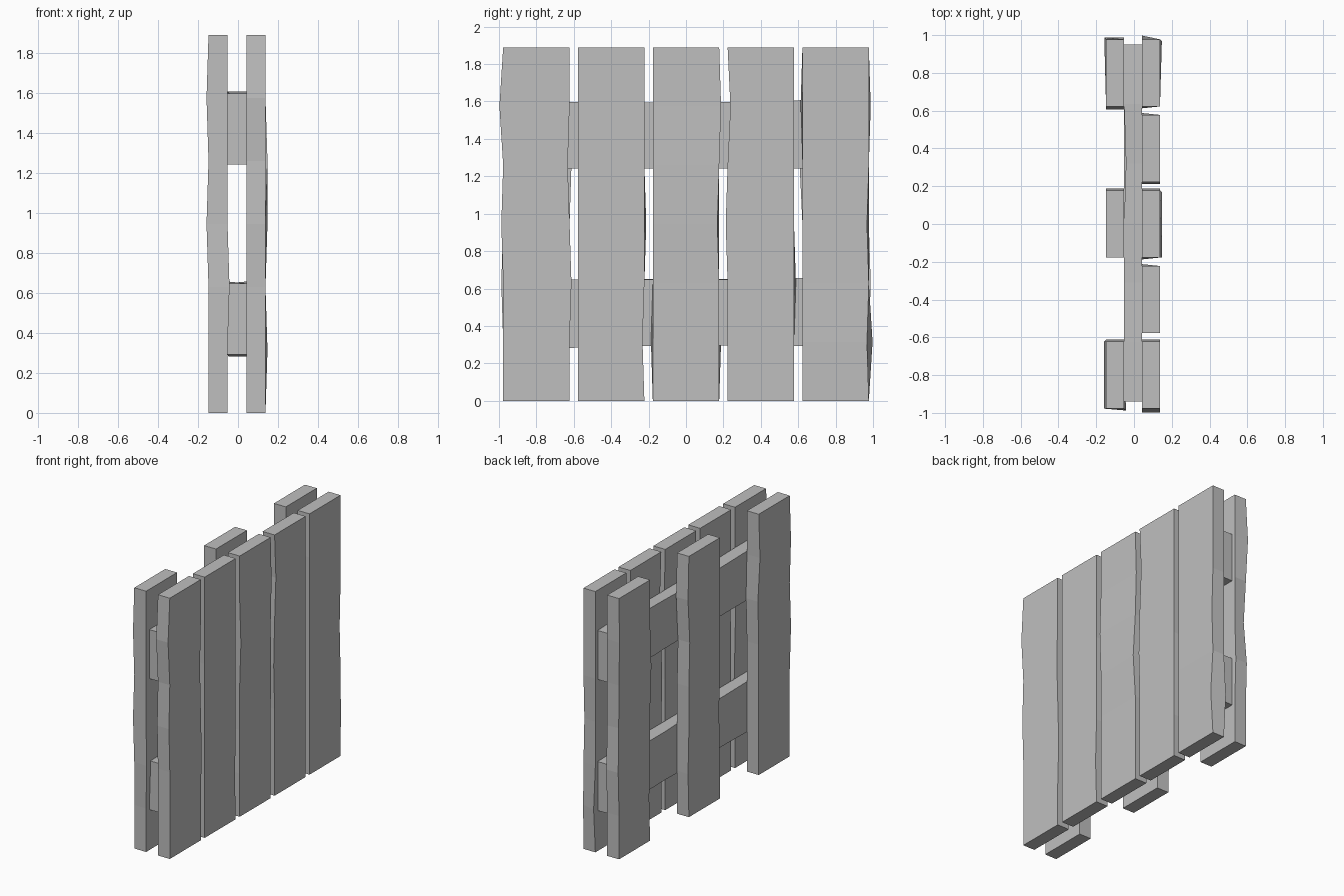
import bpy
import bmesh
from mathutils import Vector

cube = bpy.data.objects.get("Cube")
if cube:
    bpy.data.objects.remove(cube, do_unlink=True)

GREY = (0.52, 0.52, 0.52, 1)
wood = bpy.data.materials.new("grey wood")
wood.use_nodes = True
wood.diffuse_color = GREY
wood.node_tree.nodes["Principled BSDF"].inputs["Base Color"].default_value = GREY

LENGTH = 1.89
SEGMENTS = 6
THICK = 0.095
WIDTH = 0.355


def board(name, center, along, bumps):
    """Six-segment board; bumps are (level, across side, x side, across shift, x shift)
    in hundredths, where a side of 0 moves both edges."""
    across = 3 - along          # y and z swap roles between planks and rails
    size = Vector((THICK, WIDTH, WIDTH))
    size[along] = LENGTH
    bm = bmesh.new()
    bmesh.ops.create_cube(bm, size=1)
    bmesh.ops.scale(bm, vec=size, verts=bm.verts)
    normal = Vector((0, 0, 0))
    normal[along] = 1
    for i in range(1, SEGMENTS):
        bmesh.ops.bisect_plane(bm, geom=bm.verts[:] + bm.edges[:] + bm.faces[:],
                               plane_co=normal * LENGTH * (i / SEGMENTS - 0.5),
                               plane_no=normal)
    for v in bm.verts:
        level = round((v.co[along] / LENGTH + 0.5) * SEGMENTS)
        side_a = 1 if v.co[across] > 0 else -1
        side_x = 1 if v.co.x > 0 else -1
        for lv, sa, sx, da, dx in bumps:
            if lv == level and sa in (0, side_a) and sx in (0, side_x):
                v.co[across] += da / 100
                v.co.x += dx / 100
    bmesh.ops.translate(bm, vec=center, verts=bm.verts)
    bmesh.ops.recalc_face_normals(bm, faces=bm.faces)
    mesh = bpy.data.meshes.new(name)
    bm.to_mesh(mesh)
    bm.free()
    mesh.materials.append(wood)
    bpy.context.collection.objects.link(bpy.data.objects.new(name, mesh))


# Row of five upright planks on the left
face_bumps = [
    [(5, -1, 0, -2, 0), (4, 1, 0, -1, 0), (2, 1, 0, 1, 0), (3, -1, 0, -1, 0)],
    [(1, 1, 0, -1, 0), (3, 1, -1, 1, 0), (4, -1, -1, 1, 0)],
    [(5, 1, 0, 1, 0), (3, 1, 1, -1, 1), (1, -1, -1, -1, 0), (4, -1, 1, 0, 1)],
    [(5, -1, 0, 1.5, 0), (3, -1, 0, -1, 0), (2, 1, -1, 1, 0)],
    [(1, 1, 1, -1, 1), (1, 1, -1, 2, 0), (3, 1, 1, -1, 0), (5, -1, -1, -1, 0)],
]
for i, bumps in enumerate(face_bumps):
    board(f"face_plank_{i + 1}", (0.09, (i - 2) * 0.4, LENGTH / 2), 2, bumps)

# Three spaced uprights on the right
upright_bumps = [
    [(5, 0, -1, 0, -1), (3, -1, -1, 0, -1), (2, -1, 1, -1, 1), (4, 1, 0, 1, 0)],
    [(5, 1, 0, 1, 0), (4, 1, 0, -1, 0), (2, -1, 0, 1, 0), (1, 1, -1, 1, 0)],
    [(5, 1, -1, 1, -1), (3, 1, -1, -1, 1), (2, 1, 0, 1, 0), (4, -1, 0, -1.5, 0),
     (1, -1, 0, 1, 0)],
]
for i, bumps in enumerate(upright_bumps):
    board(f"upright_{i + 1}", (-0.1, (i - 1) * 0.8, LENGTH / 2), 2, bumps)

# Two cross rails between the rows
board("lower_rail", (-0.005, 0.005, 0.47), 1,
      [(1, 0, -1, 0, 0.5), (1, -1, 0, -1, 0), (3, 1, -1, 1, 0), (4, -1, 0, 0.5, 0),
       (5, 1, 1, 1, 0)])
board("upper_rail", (-0.005, 0.005, 1.42), 1,
      [(2, 1, 0, -0.5, 0), (3, -1, -1, 1, 0), (5, 1, 0, 1, 0), (4, 0, -1, 0, 1)])
